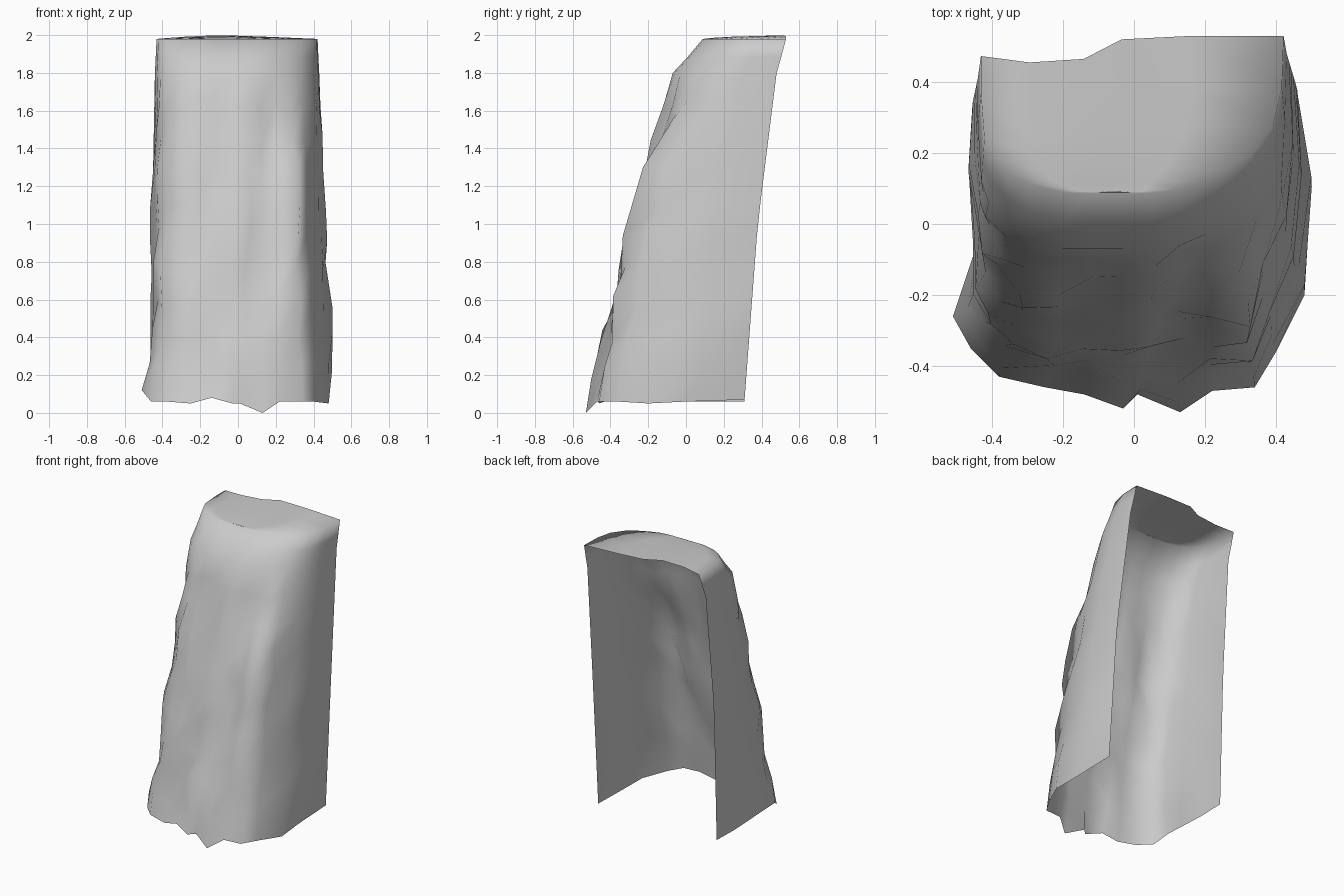
import bpy, random
from mathutils import Vector

if "Cube" in bpy.data.objects:
    bpy.data.objects.remove(bpy.data.objects["Cube"])

random.seed(11)

# Plan outlines (x, y), running back left -> front -> back right
LOW = [(-.455, .31), (-.46, .12), (-.45, -.08), (-.51, -.26), (-.46, -.35), (-.38, -.43),
       (-.25, -.46), (-.14, -.48), (-.03, -.52), (.01, -.48), (.13, -.53), (.22, -.47),
       (.34, -.46), (.40, -.36), (.48, -.20), (.47, 0), (.465, .31)]
MID = [(-.455, .34), (-.46, .15), (-.44, -.02), (-.42, -.14), (-.38, -.20), (-.32, -.25),
       (-.22, -.28), (-.14, -.26), (-.03, -.29), (.06, -.29), (.13, -.25), (.22, -.28),
       (.31, -.30), (.36, -.18), (.44, -.05), (.465, .15), (.46, .38)]
HIGH = [(-.44, .41), (-.44, .28), (-.43, .12), (-.41, .06), (-.36, 0), (-.30, -.04),
        (-.20, -.07), (-.12, -.07), (-.03, -.07), (.06, -.07), (.13, -.06), (.20, -.03),
        (.27, .01), (.34, .07), (.40, .17), (.425, .30), (.43, .48)]
# Ragged lower edge heights
HEM = [.06, .06, .06, .12, .06, .06, .05, .08, .05, .05, 0, .06, .06, .06, .05, .06, .07]
N = len(LOW)
ROWS = 11


def wall_point(i, z):
    """Outline point i at height z, blended between the three plans."""
    low, mid, high = (Vector(p[i]) for p in (LOW, MID, HIGH))
    if z < 1.0:
        return low.lerp(mid, max(0, (z - HEM[i]) / (1.0 - HEM[i])))
    return mid.lerp(high, (z - 1.0) / .8)


verts, faces = [], []

# Draped walls with irregular folds
for r in range(ROWS):
    for i in range(N):
        z = HEM[i] + (1.8 - HEM[i]) * r / (ROWS - 1)
        p = wall_point(i, z)
        if 0 < r < ROWS - 1 and 0 < i < N - 1:
            front = 3 <= i <= 13
            p.x += random.uniform(-.012, .012) if front else random.uniform(-.008, .008)
            p.y += random.uniform(-.024, .024) if front else 0
            # Left foot flare pulls in, right ridge stands out, right pocket bulges
            if i == 3 and z < .7:
                p.x += .025
            if i == 12 and 1.0 < z < 1.4:
                p += Vector((.02, -.03))
            if i == 15 and .2 < z < .6:
                p += Vector((.025, .05))
            z += random.uniform(-.04, .04)
        verts.append((p.x, p.y, z))

# Rounded shoulder rings
for f, z in ((.5, 1.885), (1, 1.98)):
    for x, y in HIGH:
        verts.append((x * (1 - .02 * f), y + f * (.145 - .2 * y), z))

for r in range(ROWS + 1):
    for i in range(N - 1):
        a = r * N + i
        faces.append((a, a + 1, a + N + 1, a + N))

# Top surface: strips across from the left side to the right side
base = (ROWS + 1) * N
BACK_Y = (.455, .465, .52, .53)
strips = []
for k in range(N // 2):
    left, right = base + k, base + N - 1 - k
    row = [left]
    for j, t in enumerate((.16, .34, .465, .7)):
        p = Vector(verts[left]).lerp(Vector(verts[right]), t)
        if k == 0:
            p.y = BACK_Y[j]
        p.z += max(0, .018 - .003 * k) * (1 if j in (1, 2) else .6)
        row.append(len(verts))
        verts.append(tuple(p))
    strips.append(row + [right])
for a, b in zip(strips, strips[1:]):
    for j in range(5):
        faces.append((a[j], b[j], b[j + 1], a[j + 1]))
for j in range(5):
    faces.append((strips[-1][j], base + N // 2, strips[-1][j + 1]))

mesh = bpy.data.meshes.new("rock_face")
mesh.from_pydata(verts, [], faces)
mesh.update()
mesh.shade_smooth()
rock = bpy.data.objects.new("rock_face", mesh)
bpy.context.collection.objects.link(rock)
